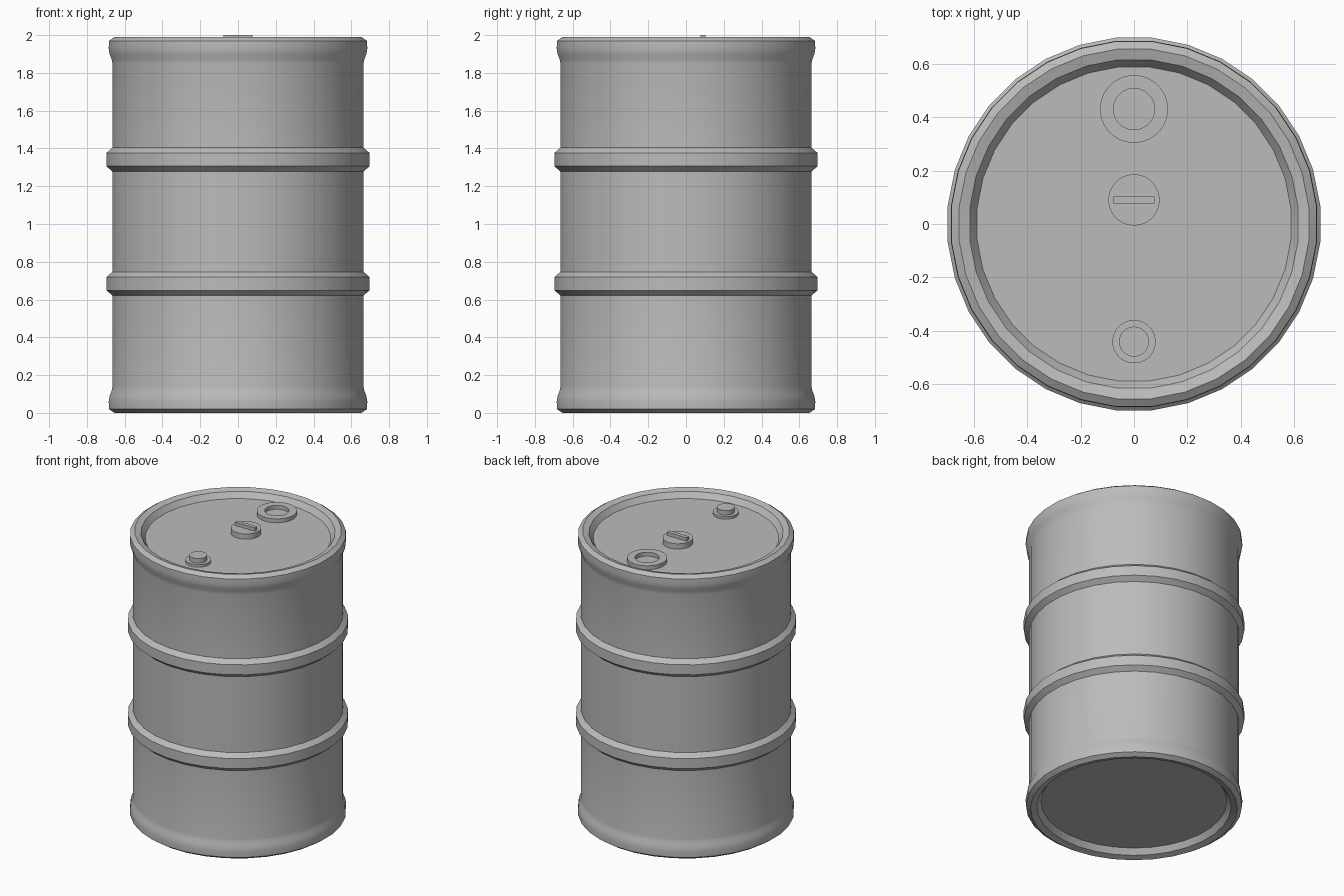
import bpy, bmesh, math

SIDES = 32
LID = 1.94

cube = bpy.data.objects.get("Cube")
if cube:
    bpy.data.objects.remove(cube, do_unlink=True)

steel = bpy.data.materials.new("grey steel")
steel.use_nodes = True
GREY = (0.5, 0.5, 0.5, 1)
steel.diffuse_color = GREY
steel.node_tree.nodes["Principled BSDF"].inputs["Base Color"].default_value = GREY


def finish(name, bm, location=(0, 0, 0)):
    bmesh.ops.recalc_face_normals(bm, faces=bm.faces)
    mesh = bpy.data.meshes.new(name)
    bm.to_mesh(mesh)
    bm.free()
    mesh.materials.append(steel)
    obj = bpy.data.objects.new(name, mesh)
    obj.location = location
    bpy.context.collection.objects.link(obj)
    bpy.ops.object.select_all(action="DESELECT")
    obj.select_set(True)
    bpy.context.view_layer.objects.active = obj
    bpy.ops.object.shade_smooth_by_angle(angle=math.radians(30))
    return obj


def lathe(name, profile, y=0, closed=False):
    """Turn (radius, height) points about z; cap the ends unless the profile is a loop."""
    bm = bmesh.new()
    rings = []
    for r, z in profile:
        ring = []
        for i in range(SIDES):
            a = (i + 0.5) * math.tau / SIDES
            ring.append(bm.verts.new((r * math.cos(a), r * math.sin(a), z)))
        rings.append(ring)
    pairs = list(zip(rings, rings[1:]))
    if closed:
        pairs.append((rings[-1], rings[0]))
    else:
        bm.faces.new(rings[0])
        bm.faces.new(rings[-1])
    for low, high in pairs:
        for i in range(SIDES):
            j = (i + 1) % SIDES
            bm.faces.new((low[i], low[j], high[j], high[i]))
    return finish(name, bm, (0, y, 0))


# Drum shell: recessed ends, flared rims and two rolling hoops
rim = [(0.59, 0.05), (0.617, 0.012), (0.657, 0), (0.686, 0.02),
       (0.688, 0.06), (0.683, 0.09), (0.673, 0.115), (0.668, 0.14)]
hoop = [(0.668, -0.064), (0.7, -0.036), (0.7, 0.034), (0.668, 0.062)]
profile = list(rim)
for centre in (0.685, 1.342):
    profile += [(r, centre + z) for r, z in hoop]
profile += [(r, 1.99 - z) for r, z in reversed(rim)]
lathe("drum_body", profile)

# Filler ring at the back of the lid
lathe("filler_ring", [(0.077, LID - 0.005), (0.127, LID - 0.005),
                      (0.127, LID + 0.027), (0.077, LID + 0.027)], 0.43, closed=True)

# Centre plug with a grip bar
lathe("centre_plug", [(0.096, LID - 0.005), (0.096, 1.977)], 0.09)
bm = bmesh.new()
bmesh.ops.create_cube(bm, size=1)
bmesh.ops.scale(bm, vec=(0.153, 0.027, 0.03), verts=bm.verts)
finish("plug_grip", bm, (0, 0.09, 1.985))

# Stepped vent cap at the front of the lid
lathe("vent_cap", [(0.081, LID - 0.005), (0.081, 1.957),
                   (0.056, 1.957), (0.056, 1.988)], -0.44)
